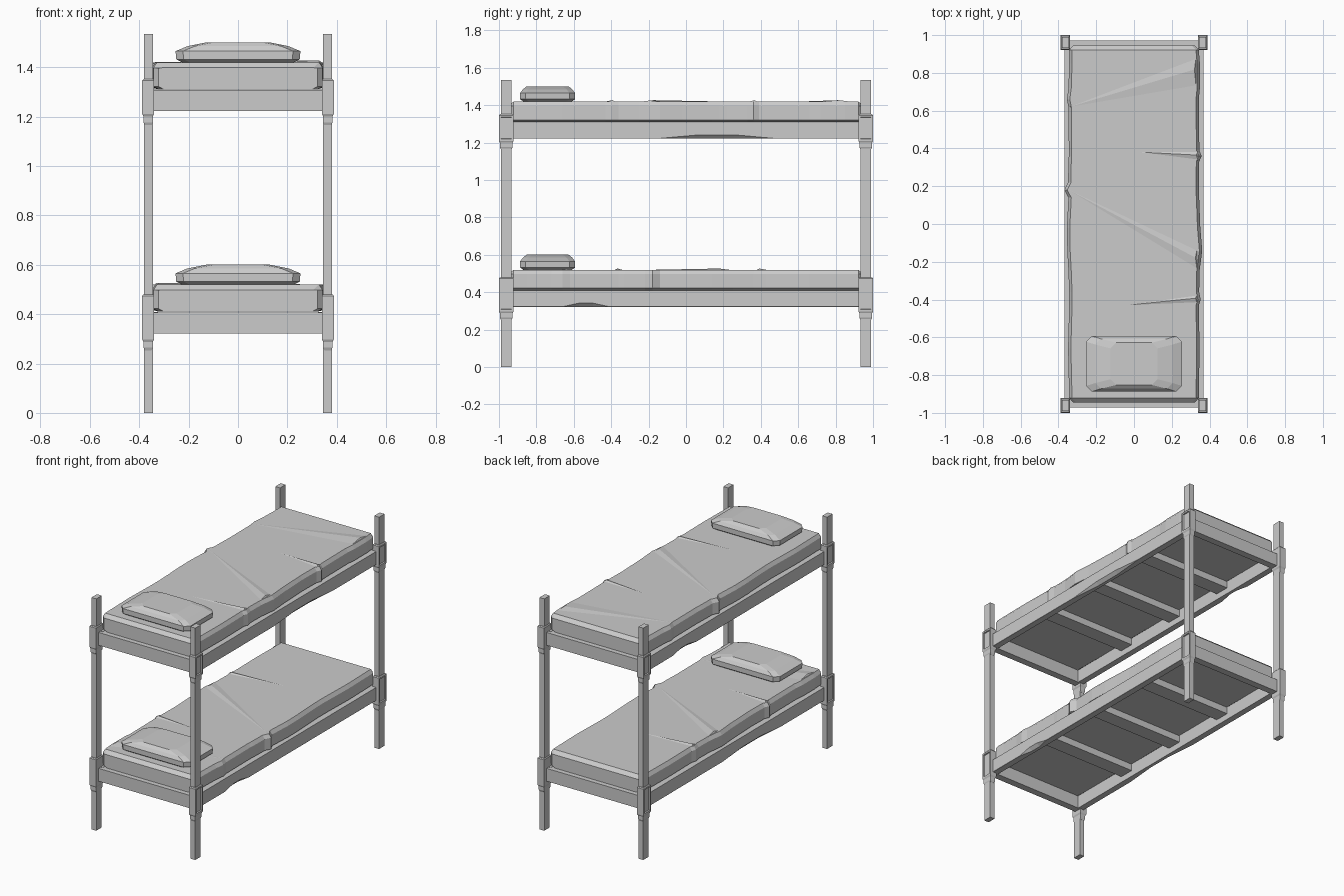
import bpy, bmesh
from math import pi
from mathutils import Matrix

if "Cube" in bpy.data.objects:
    bpy.data.objects.remove(bpy.data.objects["Cube"])


def finish(name, bm, z=0.0, turn=False):
    bmesh.ops.recalc_face_normals(bm, faces=bm.faces)
    me = bpy.data.meshes.new(name)
    bm.to_mesh(me)
    bm.free()
    ob = bpy.data.objects.new(name, me)
    ob.location.z = z
    ob.rotation_euler.z = pi if turn else 0
    bpy.context.collection.objects.link(ob)
    return ob


def box(name, x0, x1, y0, y1, z0, z1, **kw):
    bm = bmesh.new()
    m = Matrix.LocRotScale(((x0 + x1) / 2, (y0 + y1) / 2, (z0 + z1) / 2), None,
                           (x1 - x0, y1 - y0, z1 - z0))
    bmesh.ops.create_cube(bm, size=1, matrix=m)
    return finish(name, bm, **kw)


def loft(rings):
    """Skin closed rings of points and cap both ends."""
    bm = bmesh.new()
    vs = [[bm.verts.new(p) for p in r] for r in rings]
    n = len(vs[0])
    for a, b in zip(vs, vs[1:]):
        for i in range(n):
            j = (i + 1) % n
            bm.faces.new((a[i], a[j], b[j], b[i]))
    bm.faces.new(vs[0])
    bm.faces.new(vs[-1])
    return bm


def bracket(name, sx, sy, z0, z1):
    """Corner sleeve with chamfered ends and a recessed outer panel."""
    rings = []
    for z, d in ((z0, .010), (z0 + .012, .005), (z0 + .035, .005),
                 (z0 + .045, 0), (z1 - .006, 0), (z1, .005)):
        xa, xb, ya, yb = .340 + d, .388 - d, .922 + d, 1.0 - d
        rings.append([(sx * xa, sy * ya, z), (sx * xb, sy * ya, z),
                      (sx * xb, sy * yb, z), (sx * xa, sy * yb, z)])
    bm = loft(rings)
    bmesh.ops.recalc_face_normals(bm, faces=bm.faces)
    outer = max((f for f in bm.faces if f.normal.x * sx > .99),
                key=lambda f: f.calc_area())
    bmesh.ops.inset_region(bm, faces=[outer], thickness=.014)
    bmesh.ops.inset_region(bm, faces=[outer], thickness=.003, depth=-.008)
    finish(name, bm)


def side_rail(name, sx, notch, **kw):
    """Long rail whose lower outer edge is worn away along one stretch."""
    a, b, h = notch
    rings = []
    for y, d in ((-.95, 0), (a, 0), (a + (b - a) * .35, h),
                 (a + (b - a) * .65, h), (b, 0), (.95, 0)):
        rings.append([(sx * .325, y, 0), (sx * (.367 - d), y, 0),
                      (sx * .367, y, d), (sx * .367, y, .087), (sx * .325, y, .087)]
                     if d else
                     [(sx * .325, y, 0), (sx * .366, y, 0),
                      (sx * .367, y, .001), (sx * .367, y, .087), (sx * .325, y, .087)])
    finish(name, loft(rings), **kw)


def mattress(name, **kw):
    # stations along the length: y, left bulge, right bulge, end chamfer
    stations = [(-.945, 0, 0, .022), (-.922, 0, 0, 0), (-.66, .006, .004, 0),
                (-.43, 0, 0, 0), (-.40, 0, .010, 0), (-.36, 0, .002, 0),
                (-.25, .004, .004, 0), (-.14, .010, .018, 0), (-.02, .012, .008, 0),
                (.14, .004, .002, 0), (.18, .026, 0, 0), (.22, .006, 0, 0),
                (.33, .004, .002, 0), (.36, .002, .015, 0), (.39, .002, .003, 0),
                (.62, .004, 0, 0), (.66, .012, 0, 0), (.72, .004, .006, 0),
                (.85, 0, .006, 0), (.922, 0, 0, 0), (.945, 0, 0, .022)]
    rings = []
    for y, l, r, c in stations:
        half = []
        for w, z in ((.322, .088), (.343, .100), (.343, .175), (.328, .198)):
            half.append((w - c, min(z, .198 - c)))
        rings.append([(w + r * (i in (1, 2, 3)), y, z) for i, (w, z) in enumerate(half)] +
                     [(-w - l * (i in (1, 2, 3)), y, z)
                      for i, (w, z) in reversed(list(enumerate(half)))])
    finish(name, loft(rings), **kw)


def folds(name, **kw):
    """Shallow cloth folds: each tapers from a wide edge to a point."""
    bm = bmesh.new()
    for (ax, ay), bx, y0, y1 in (((-.34, .62), .33, .71, .89),
                                 ((-.345, .18), .335, -.25, -.13),
                                 ((.04, .38), .34, .335, .385),
                                 ((-.04, -.43), .335, -.42, -.375)):
        tip = bm.verts.new((ax, ay, .198))
        p = bm.verts.new((bx, y0, .196))
        q = bm.verts.new((bx, y1, .196))
        top = bm.verts.new((bx - .01, y0 * .4 + y1 * .6, .205))
        for f in ((tip, p, top), (tip, top, q), (p, q, top), (tip, q, p)):
            bm.faces.new(f)
    finish(name, bm, **kw)


def pillow(name, **kw):
    rings = []
    for z, w, d, c in ((.197, .225, .128, .03), (.210, .250, .147, .03),
                       (.243, .253, .147, .03), (.263, .205, .132, .03),
                       (.279, .125, .112, .03)):
        pts = [(w, -d + c), (w, d - c), (w - c, d), (-w + c, d),
               (-w, d - c), (-w, -d + c), (-w + c, -d), (w - c, -d)]
        rings.append([(x, y - .74, z) for x, y in pts])
    finish(name, loft(rings), **kw)


# Posts and their rail brackets
for sx, xn in ((-1, "left"), (1, "right")):
    for sy, yn in ((-1, "front"), (1, "back")):
        box(f"{yn}_{xn}_post", *sorted((sx * .345, sx * .380)),
            *sorted((sy * .933, sy * .990)), 0, 1.535)
        bracket(f"{yn}_{xn}_lower_bracket", sx, sy, .253, .480)
        bracket(f"{yn}_{xn}_upper_bracket", sx, sy, 1.165, 1.352)

# Two bunks; the lower frame and mattress are turned half round
for level, z, turn in (("lower", .322, True), ("upper", 1.222, False)):
    kw = dict(z=z, turn=turn)
    side_rail(f"{level}_side_rail_a", 1, (-.14, .47, .020), **kw)
    side_rail(f"{level}_side_rail_b", -1, (.41, .66, .020), **kw)
    for s, n in ((-1, "front"), (1, "back")):
        box(f"{level}_{n}_end_board", -.342, .342,
            *sorted((s * .925, s * .972)), 0, .085, **kw)
    for i in (-1, 0, 1):
        box(f"{level}_slat_{i + 2}", -.33, .33, i * .46 - .05, i * .46 + .05,
            .040, .085, **kw)
    mattress(f"{level}_mattress", **kw)
    folds(f"{level}_mattress_folds", **kw)
    pillow(f"{level}_pillow", z=z)
